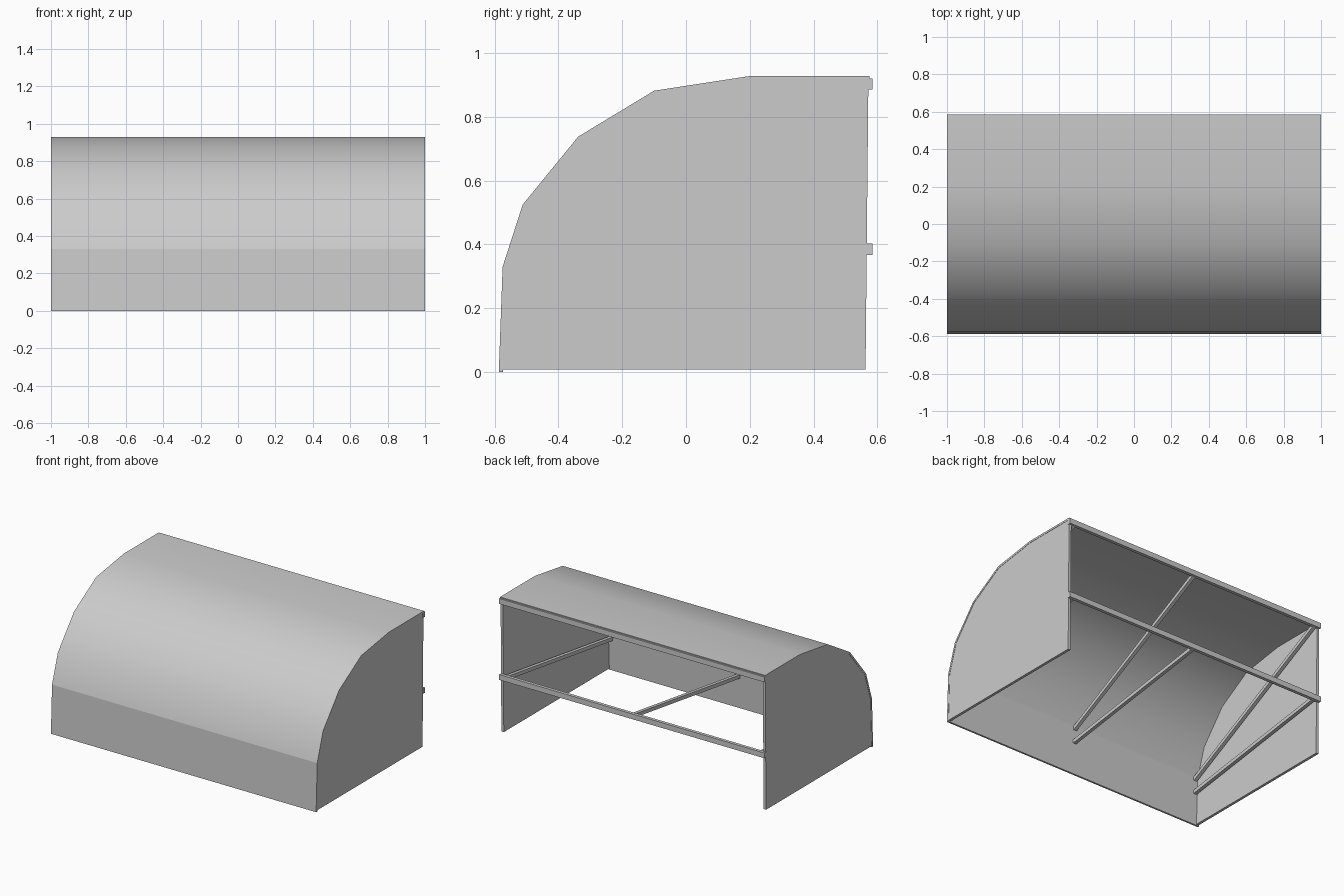
import bpy, bmesh, math
from mathutils import Vector

cube = bpy.data.objects.get("Cube")
if cube:
    bpy.data.objects.remove(cube, do_unlink=True)

GREY = (0.6, 0.6, 0.6, 1)
mat = bpy.data.materials.new("plain grey")
mat.use_nodes = True
mat.diffuse_color = GREY
mat.node_tree.nodes["Principled BSDF"].inputs["Base Color"].default_value = GREY


def prism(name, outline, x0, x1):
    """Extrude a (y, z) outline along x."""
    bm = bmesh.new()
    face = bm.faces.new([bm.verts.new((x0, y, z)) for y, z in outline])
    ext = bmesh.ops.extrude_face_region(bm, geom=[face])
    moved = [v for v in ext["geom"] if isinstance(v, bmesh.types.BMVert)]
    bmesh.ops.translate(bm, verts=moved, vec=(x1 - x0, 0, 0))
    bmesh.ops.recalc_face_normals(bm, faces=bm.faces)
    mesh = bpy.data.meshes.new(name)
    bm.to_mesh(mesh)
    bm.free()
    mesh.materials.append(mat)
    obj = bpy.data.objects.new(name, mesh)
    bpy.context.collection.objects.link(obj)
    return obj


def offset(path, dist):
    """Mitred copy of an open path, moved to its right-hand side."""
    pts = [Vector(p) for p in path]
    dirs = [(b - a).normalized() for a, b in zip(pts, pts[1:])]
    normals = [Vector((d.y, -d.x)) for d in dirs]
    result = []
    for i, p in enumerate(pts):
        n0, n1 = normals[max(i - 1, 0)], normals[min(i, len(normals) - 1)]
        result.append(tuple(p + (n0 + n1) * dist / (1 + n0.dot(n1))))
    return result


# Curved cover: straight lower front, then a smooth faceted arc to the flat roof
outer = [(-0.587, 0), (-0.575, 0.33), (-0.512, 0.525), (-0.338, 0.738),
         (-0.10, 0.882), (0.20, 0.928), (0.575, 0.928)]
inner = offset(outer, 0.013)
cover = prism("curved_cover", outer + inner[::-1], -1, 1)
bpy.ops.object.select_all(action="DESELECT")
cover.select_set(True)
bpy.context.view_layer.objects.active = cover
bpy.ops.object.shade_smooth_by_angle(angle=math.radians(25))
# Crease where the straight front meets the arc
for edge in cover.data.edges:
    a, b = (cover.data.vertices[i].co for i in edge.vertices)
    if abs(a.x - b.x) > 1 and 0.3 < a.z < 0.35:
        edge.use_edge_sharp = True

# End panels fitted inside the cover
panel = [(inner[0][0], 0.007)] + inner[1:-1] + [(0.572, inner[-1][1]), (0.563, 0.007)]
for side, s in (("left", 1), ("right", -1)):
    prism(side + "_end_panel", panel, s * 0.98, s * 0.998)

# Rails across the open back
for name, z in (("upper", 0.903), ("lower", 0.385)):
    prism(name + "_back_rail",
          [(0.563, z - 0.018), (0.585, z - 0.018), (0.585, z + 0.018), (0.563, z + 0.018)], -1, 1)

# Sloping braces from the rails to the front wall
W = 0.012
for place, x in (("left", 0.96), ("middle", 0), ("right", -0.96)):
    for name, z_back, z_front in (("upper", 0.895, 0.31), ("lower", 0.385, 0.22)):
        line = [(-0.565, z_front), (0.565, z_back)]
        prism(f"{place}_{name}_brace", offset(line, W) + offset(line, -W)[::-1], x - W, x + W)
